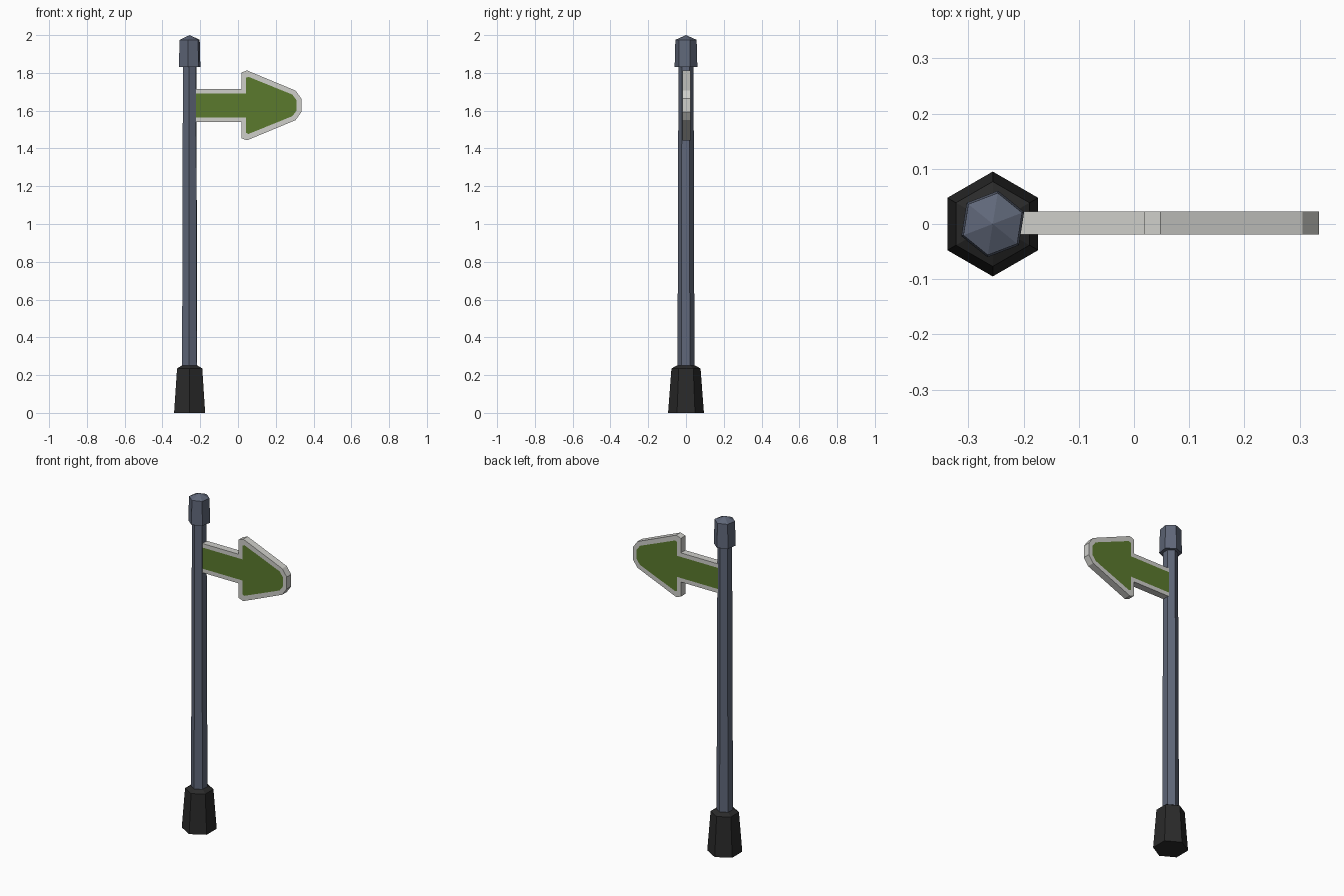
import bpy, bmesh, math

if "Cube" in bpy.data.objects:
    bpy.data.objects.remove(bpy.data.objects["Cube"])

POST_X = -0.256


def material(name, rgb):
    m = bpy.data.materials.new(name)
    m.diffuse_color = (*rgb, 1)
    m.use_nodes = True
    m.node_tree.nodes["Principled BSDF"].inputs["Base Color"].default_value = m.diffuse_color
    return m


slate = material("slate metal", (0.115, 0.135, 0.19))
black = material("black rubber", (0.023, 0.023, 0.023))
green = material("sign green", (0.105, 0.195, 0.027))
grey = material("light grey border", (0.62, 0.62, 0.59))


def finish(bm, name, mats):
    bmesh.ops.recalc_face_normals(bm, faces=bm.faces)
    me = bpy.data.meshes.new(name)
    bm.to_mesh(me)
    bm.free()
    for m in mats:
        me.materials.append(m)
    ob = bpy.data.objects.new(name, me)
    bpy.context.collection.objects.link(ob)
    return ob


def hex_stack(name, profile, turn, mat):
    """Six-sided solid from (radius, z) rings; radius 0 makes a point."""
    bm = bmesh.new()
    rings = []
    for r, z in profile:
        n = 6 if r > 0 else 1
        rings.append([bm.verts.new((POST_X + r * math.cos(turn + k * math.tau / 6),
                                    r * math.sin(turn + k * math.tau / 6), z))
                      for k in range(n)])
    for a, b in zip(rings, rings[1:]):
        for k in range(6):
            j = (k + 1) % 6
            if len(b) == 1:
                bm.faces.new((a[k], a[j], b[0]))
            else:
                bm.faces.new((a[k], a[j], b[j], b[k]))
    for ring in (rings[0], rings[-1]):
        if len(ring) == 6:
            bm.faces.new(ring)
    return finish(bm, name, [mat])


# Post parts
hex_stack("base_foot", [(0.095, 0), (0.077, 0.235), (0.05, 0.25)], math.radians(30), black)
hex_stack("pole", [(0.045, 0.22), (0.04, 1.85)], math.radians(27), slate)
hex_stack("pole_cap", [(0.061, 1.83), (0.057, 1.975), (0, 2.0)], math.radians(21), slate)

# Arrow sign: upper half outlines (x, height above the centre line), mirrored below
MID = 1.628
outer = [(-0.24, 0.087), (0.018, 0.087), (0.018, 0.174), (0.048, 0.185),
         (0.305, 0.078), (0.335, 0.036)]
inner = [(-0.24, 0.063), (0.042, 0.063), (0.042, 0.146), (0.056, 0.151),
         (0.288, 0.057), (0.311, 0.026)]


def full(half):
    return half + [(x, -h) for x, h in reversed(half)]


bm = bmesh.new()
sides = []
for y in (-0.019, 0.023):
    o = [bm.verts.new((x, y, MID + h)) for x, h in full(outer)]
    i = [bm.verts.new((x, y, MID + h)) for x, h in full(inner)]
    bm.faces.new(i).material_index = 1          # green field
    for k in range(len(o) - 1):                 # grey border
        bm.faces.new((o[k], o[k + 1], i[k + 1], i[k]))
    sides.append((o, i))
(fo, fi), (bo, bi) = sides
for k in range(len(fo) - 1):                    # rim
    bm.faces.new((fo[k], fo[k + 1], bo[k + 1], bo[k]))
# end hidden inside the pole
for a, b, c, d in ((fo[0], fi[0], bi[0], bo[0]), (fi[0], fi[-1], bi[-1], bi[0]),
                   (fi[-1], fo[-1], bo[-1], bi[-1])):
    bm.faces.new((a, b, c, d))
finish(bm, "arrow_sign", [grey, green])
